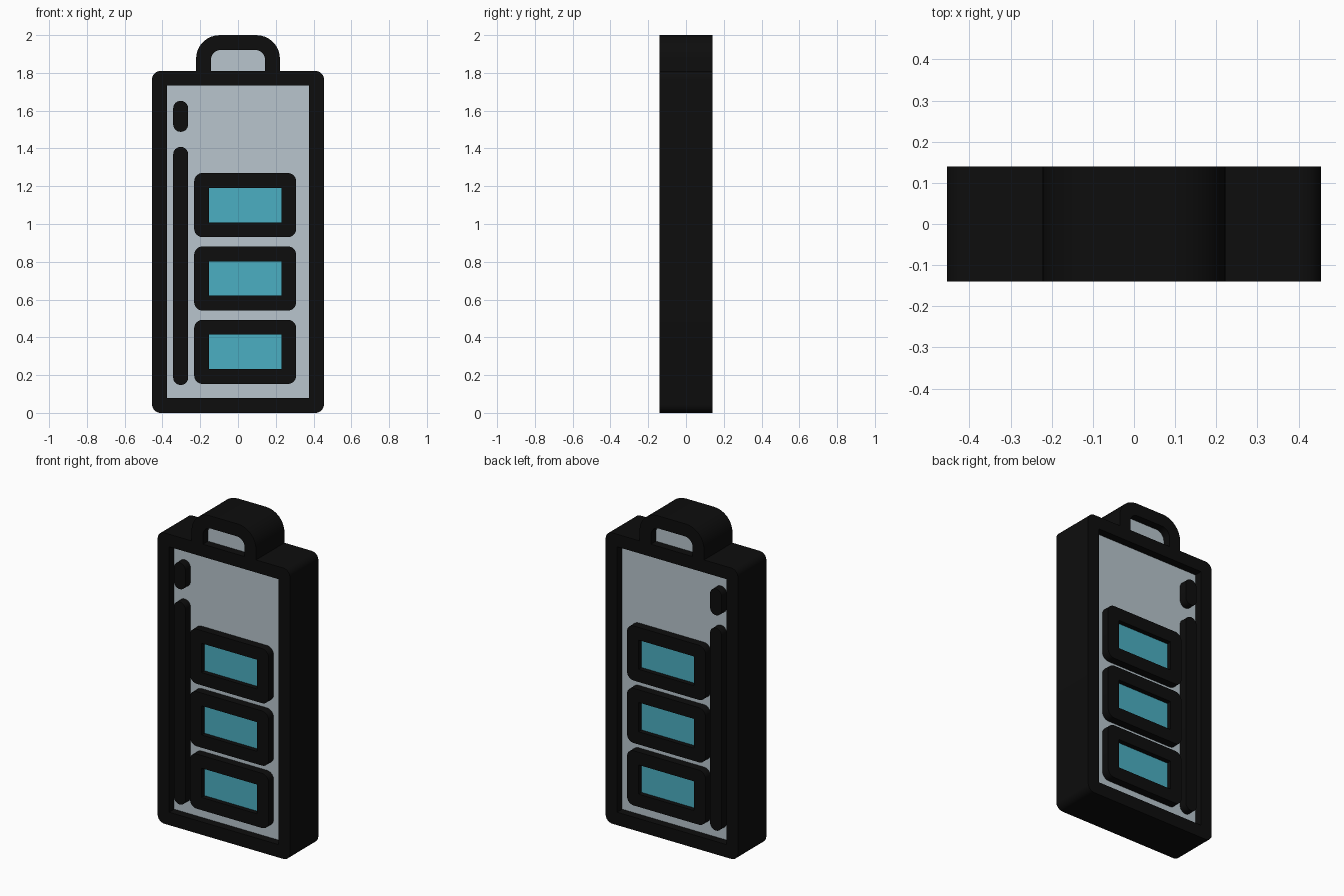
import bpy, bmesh, math
from mathutils import Vector

if "Cube" in bpy.data.objects:
    bpy.data.objects.remove(bpy.data.objects["Cube"])


def material(name, rgb):
    m = bpy.data.materials.new(name)
    m.diffuse_color = (*rgb, 1)
    m.use_nodes = True
    m.node_tree.nodes["Principled BSDF"].inputs["Base Color"].default_value = m.diffuse_color
    return m


BLACK = material("black_casing", (0.004, 0.004, 0.004))
GREY = material("pale_grey_panel", (0.48, 0.56, 0.61))
BLUE = material("teal_charge", (0.07, 0.43, 0.54))


def fillet(corners, steps=8):
    """Round right-angled corners given as (x, z, radius)."""
    out = []
    n = len(corners)
    for i, (x, z, r) in enumerate(corners):
        p = Vector((x, z))
        if r == 0:
            out.append(p)
            continue
        d1 = (Vector(corners[i - 1][:2]) - p).normalized()
        d2 = (Vector(corners[(i + 1) % n][:2]) - p).normalized()
        c = p + (d1 + d2) * r
        for k in range(steps + 1):
            t = math.pi / 2 * k / steps
            out.append(c - d2 * r * math.cos(t) - d1 * r * math.sin(t))
    return out


def rect(x0, x1, z0, z1, r=0):
    return fillet([(x0, z0, r), (x1, z0, r), (x1, z1, r), (x0, z1, r)])


def plate(name, loops, half_depth, mat):
    """Fill outline (extra loops are holes) and extrude it through y."""
    bm = bmesh.new()
    edges = []
    for loop in loops:
        vs = [bm.verts.new((p.x, -half_depth, p.y)) for p in loop]
        edges += [bm.edges.new((vs[i - 1], vs[i])) for i in range(len(vs))]
    bmesh.ops.triangle_fill(bm, edges=edges, use_beauty=True, normal=(0, -1, 0))
    ext = bmesh.ops.extrude_face_region(bm, geom=bm.faces[:])
    moved = [g for g in ext["geom"] if isinstance(g, bmesh.types.BMVert)]
    bmesh.ops.translate(bm, verts=moved, vec=(0, 2 * half_depth, 0))
    bmesh.ops.recalc_face_normals(bm, faces=bm.faces[:])
    me = bpy.data.meshes.new(name)
    bm.to_mesh(me)
    bm.free()
    me.materials.append(mat)
    ob = bpy.data.objects.new(name, me)
    bpy.context.collection.objects.link(ob)
    bpy.context.view_layer.objects.active = ob
    ob.select_set(True)
    bpy.ops.object.shade_smooth_by_angle(angle=math.radians(30))
    ob.select_set(False)
    return ob


D = 0.14        # half depth of the black outlines
PANEL = 0.09    # half depth of the recessed grey panels
CHARGE = 0.11   # half depth of the teal blocks

# Main casing and its recessed panel
plate("casing_frame", [rect(-0.455, 0.455, 0, 1.81, 0.045),
                       rect(-0.377, 0.377, 0.08, 1.732)], D, BLACK)
plate("body_panel", [rect(-0.40, 0.40, 0.06, 1.75)], PANEL, GREY)

# Terminal arch on top, with its panel
arch = [(-0.222, 1.81, 0), (-0.222, 2.0, 0.125), (0.222, 2.0, 0.125), (0.222, 1.81, 0),
        (0.144, 1.81, 0), (0.144, 1.922, 0.055), (-0.144, 1.922, 0.055), (-0.144, 1.81, 0)]
plate("terminal_arch", [fillet(arch)], D, BLACK)
plate("terminal_panel", [rect(-0.16, 0.16, 1.79, 1.935, 0.04)], PANEL, GREY)

# Three charge cells
for i in range(3):
    z = 0.323 + 0.3885 * i
    plate(f"cell_frame_{i + 1}", [rect(-0.232, 0.308, z - 0.17, z + 0.17, 0.045),
                                  rect(-0.153, 0.229, z - 0.091, z + 0.091)], D, BLACK)
    plate(f"cell_charge_{i + 1}", [rect(-0.17, 0.246, z - 0.108, z + 0.108)], CHARGE, BLUE)

# Highlight strips down the left side
for name, z0, z1 in (("long_strip", 0.148, 1.408), ("short_strip", 1.488, 1.652)):
    plate(name, [rect(-0.343, -0.264, z0, z1, 0.039)], D, BLACK)
